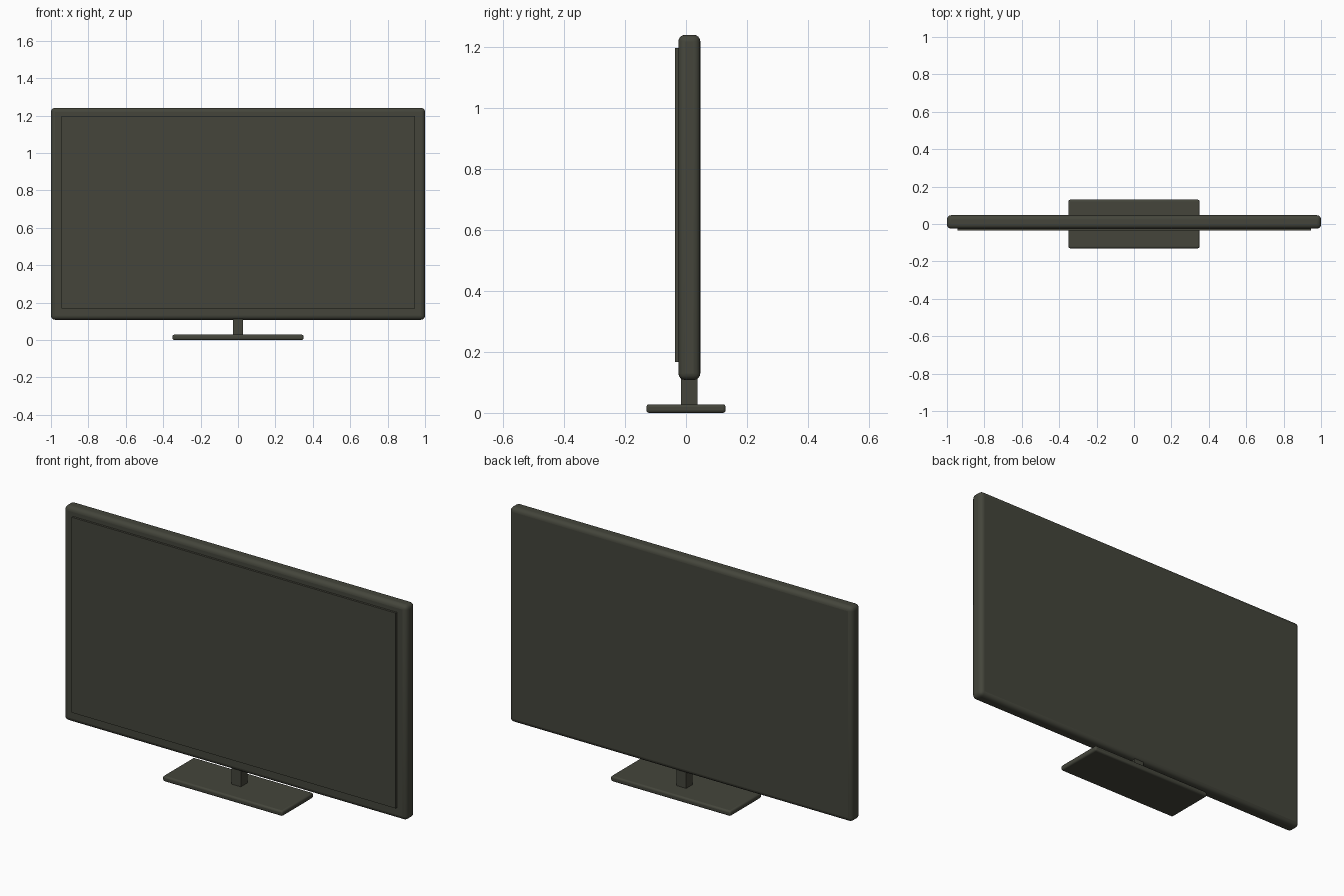
import bpy

if "Cube" in bpy.data.objects:
    bpy.data.objects.remove(bpy.data.objects["Cube"])

# Dark casing colour shared by all parts
dark = bpy.data.materials.new("dark_casing")
dark.diffuse_color = (0.058, 0.06, 0.044, 1)
dark.use_nodes = True
dark.node_tree.nodes["Principled BSDF"].inputs["Base Color"].default_value = dark.diffuse_color


def box(name, x, y, z, bevel=0.0, segments=3):
    """Box spanning the (min, max) ranges x, y, z, with optional rounded edges."""
    ranges = (x, y, z)
    bpy.ops.mesh.primitive_cube_add(size=1, location=[(a + b) / 2 for a, b in ranges])
    obj = bpy.context.object
    obj.name = name
    obj.scale = [b - a for a, b in ranges]
    bpy.ops.object.transform_apply(location=False, rotation=False, scale=True)
    obj.data.materials.append(dark)
    if bevel:
        mod = obj.modifiers.new("rounded_edges", "BEVEL")
        mod.width = bevel
        mod.segments = segments
        bpy.ops.object.shade_smooth_by_angle()
    return obj


# Panel housing and the thin screen on its front
box("housing", (-1, 1), (-0.025, 0.047), (0.108, 1.241), bevel=0.022, segments=4)
box("screen", (-0.945, 0.945), (-0.036, -0.025), (0.167, 1.197))

# Stand: neck runs slightly into housing and base
box("neck", (-0.028, 0.028), (-0.016, 0.038), (0.02, 0.12))
box("base", (-0.35, 0.35), (-0.13, 0.13), (0, 0.028), bevel=0.009)
